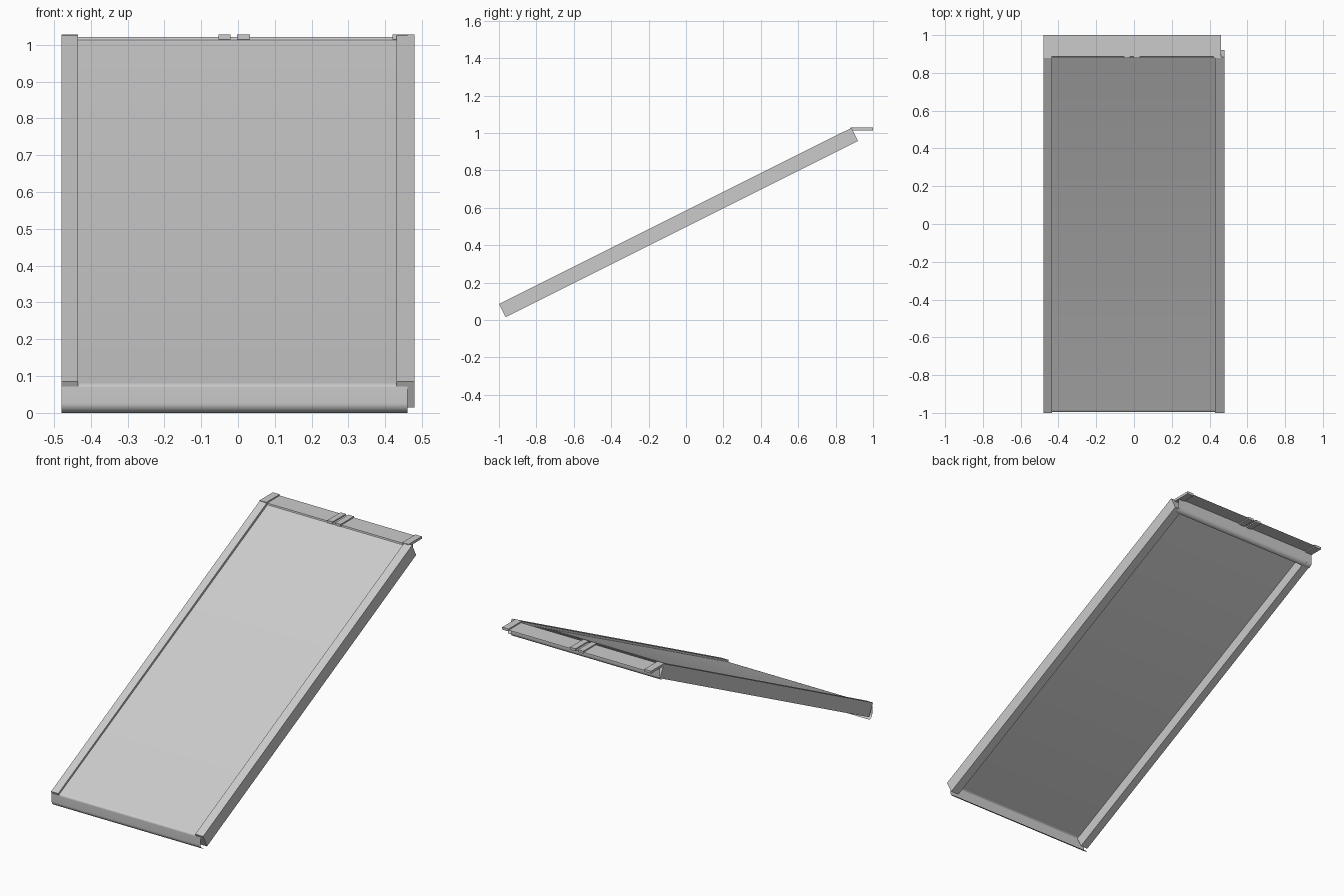
import bpy, bmesh, math

cube = bpy.data.objects.get("Cube")
if cube:
    bpy.data.objects.remove(cube, do_unlink=True)

# One plain metal colour
metal = bpy.data.materials.new("light_grey_metal")
metal.use_nodes = True
GREY = (0.6, 0.6, 0.6, 1)
metal.diffuse_color = GREY
metal.node_tree.nodes["Principled BSDF"].inputs["Base Color"].default_value = GREY


def finish(name, bm):
    mesh = bpy.data.meshes.new(name)
    bm.to_mesh(mesh)
    bm.free()
    mesh.materials.append(metal)
    obj = bpy.data.objects.new(name, mesh)
    bpy.context.collection.objects.link(obj)
    return obj


def sheet(name, profile, x0, x1):
    """Sheet metal: a (y, z) profile swept across the width."""
    bm = bmesh.new()
    rows = [[bm.verts.new((x, y, z)) for x in (x0, x1)] for y, z in profile]
    for a, b in zip(rows, rows[1:]):
        bm.faces.new((a[0], a[1], b[1], b[0]))
    obj = finish(name, bm)
    bpy.ops.object.select_all(action='DESELECT')
    obj.select_set(True)
    bpy.context.view_layer.objects.active = obj
    bpy.ops.object.shade_smooth_by_angle(angle=math.radians(25))
    return obj


def prism(name, profile, x0, x1):
    """Closed solid: a (y, z) outline extruded across x."""
    bm = bmesh.new()
    face = bm.faces.new([bm.verts.new((x0, y, z)) for y, z in profile])
    ext = bmesh.ops.extrude_face_region(bm, geom=[face])["geom"]
    verts = [v for v in ext if isinstance(v, bmesh.types.BMVert)]
    bmesh.ops.translate(bm, verts=verts, vec=(x1 - x0, 0, 0))
    bmesh.ops.recalc_face_normals(bm, faces=bm.faces)
    return finish(name, bm)


def arc(cy, cz, r, start, end, steps=8):
    angles = [math.radians(start + (end - start) * i / steps) for i in range(steps + 1)]
    return [(cy + r * math.cos(a), cz + r * math.sin(a)) for a in angles]


# Sloping side rails
rail = [(-1, 0.085), (0.885, 1.027), (0.92, 0.957), (-0.965, 0.015)]
prism("left_rail", rail, 0.43, 0.48)
prism("right_rail", rail, -0.48, -0.435)

# Front plate with a rolled lower lip
sheet("front_plate", arc(-0.967, 0.027, 0.027, 270, 180) + [(-0.994, 0.071)], -0.48, 0.46)

# Recessed panel, bent down at the front and up at the back
bend = [(-0.994, 0.071), (-0.992, 0.076), (-0.987, 0.08), (-0.98, 0.083)]
sheet("panel", bend + [(-0.97, 0.087), (0.875, 1.006), (0.885, 1.013), (0.887, 1.02)], -0.435, 0.43)

# Flat top flap behind the panel
sheet("flap", [(0.887, 1.012), (0.887, 1.021), (1, 1.021)], -0.48, 0.46)

# Raised ribs across the flap
rib = [(0.88, 1.014), (0.88, 1.028), (1, 1.028), (1, 1.014)]
for name, x0, x1 in (("right_end_rib", -0.48, -0.437), ("right_middle_rib", -0.053, -0.02),
                     ("left_middle_rib", -0.003, 0.032), ("left_end_rib", 0.42, 0.46)):
    prism(name, rib, x0, x1)

# Back plate with a rolled lower lip
sheet("back_plate", [(0.922, 1.02)] + arc(0.897, 0.967, 0.025, 0, -90), -0.48, 0.46)
